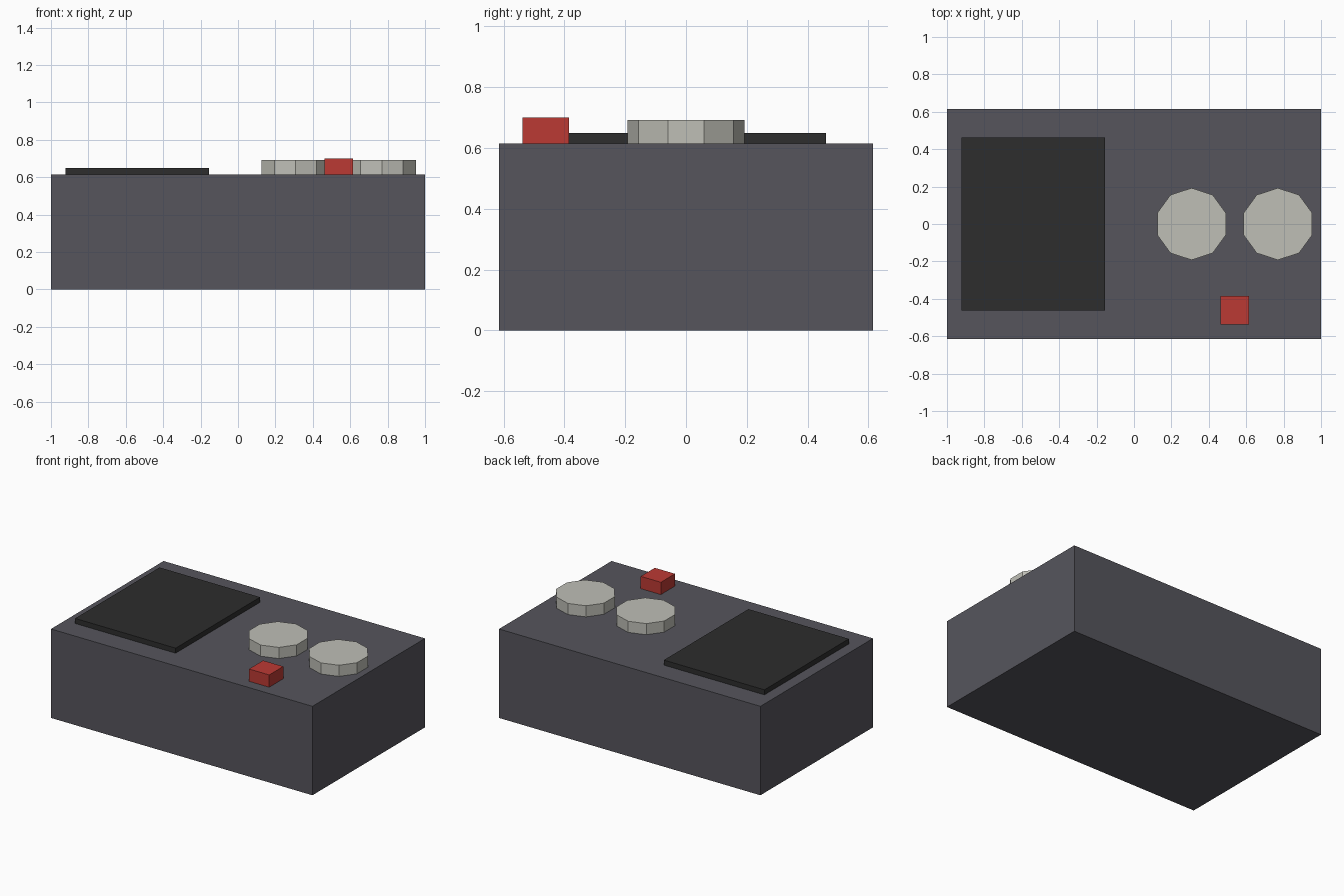
import bpy

if "Cube" in bpy.data.objects:
    bpy.data.objects.remove(bpy.data.objects["Cube"])

TOP = 0.615  # height of the case's top panel


def material(name, rgb):
    m = bpy.data.materials.new(name)
    m.diffuse_color = (*rgb, 1)
    m.use_nodes = True
    m.node_tree.nodes["Principled BSDF"].inputs["Base Color"].default_value = m.diffuse_color
    return m


GREY = material("slate grey", (0.093, 0.091, 0.108))
BLACK = material("soft black", (0.026, 0.026, 0.026))
IVORY = material("pale ivory", (0.52, 0.52, 0.47))
RED = material("button red", (0.50, 0.042, 0.034))


def finish(name, mat):
    ob = bpy.context.object
    ob.name = name
    ob.data.materials.append(mat)


def box(name, mat, x, y, z, sx, sy, sz):
    """Box standing on height z."""
    bpy.ops.mesh.primitive_cube_add(size=1, location=(x, y, z + sz / 2))
    bpy.context.object.scale = (sx, sy, sz)
    bpy.ops.object.transform_apply(location=False, rotation=False, scale=True)
    finish(name, mat)


# Case
box("case", GREY, 0, 0, 0, 2.0, 1.23, TOP)

# Dark panel on the left of the top
box("screen_panel", BLACK, -0.5385, 0, TOP, 0.769, 0.923, 0.035)

# Two ten-sided dials
for name, x in (("left_dial", 0.3077), ("right_dial", 0.7692)):
    bpy.ops.mesh.primitive_cylinder_add(vertices=10, radius=0.1923, depth=0.077,
                                        location=(x, 0, TOP + 0.0385))
    finish(name, IVORY)

# Square push button
box("push_button", RED, 0.5385, -0.4615, TOP, 0.154, 0.154, 0.085)
